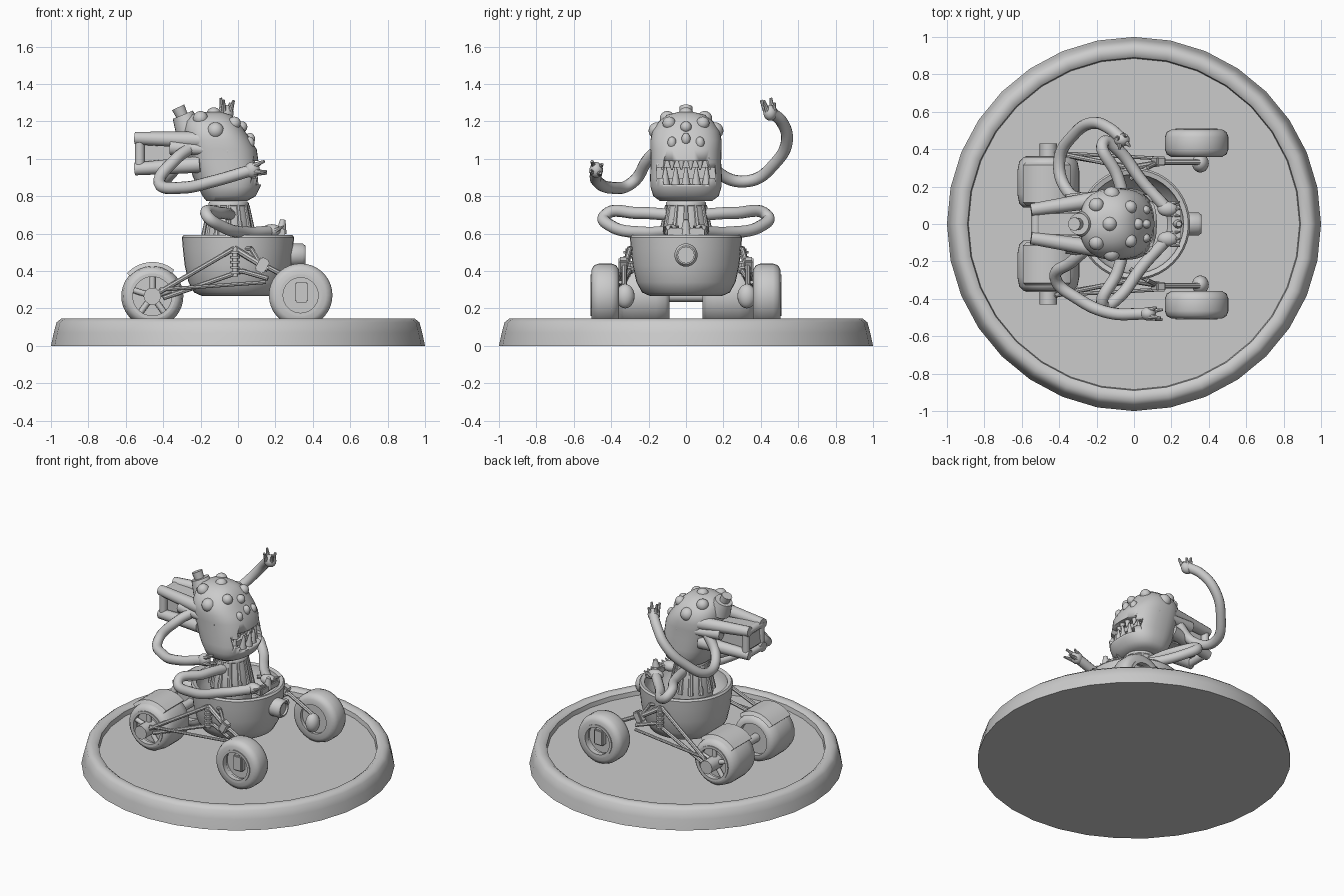
import bpy, bmesh, math
from mathutils import Vector, Matrix

old = bpy.data.objects.get("Cube")
if old:
    bpy.data.objects.remove(old)

grey = bpy.data.materials.new("plain grey")
grey.use_nodes = True
GREY = (0.6, 0.6, 0.6, 1)
grey.diffuse_color = GREY
grey.node_tree.nodes["Principled BSDF"].inputs["Base Color"].default_value = GREY


def finish(name, bm, matrix=None, angle=40):
    if matrix:
        bm.transform(matrix)
    bmesh.ops.recalc_face_normals(bm, faces=bm.faces)
    me = bpy.data.meshes.new(name)
    bm.to_mesh(me)
    bm.free()
    me.materials.append(grey)
    ob = bpy.data.objects.new(name, me)
    bpy.context.collection.objects.link(ob)
    bpy.ops.object.select_all(action='DESELECT')
    ob.select_set(True)
    bpy.context.view_layer.objects.active = ob
    bpy.ops.object.shade_smooth_by_angle(angle=math.radians(angle))
    return ob


def loft(name, rings, matrix=None, closed=False, angle=40):
    """Skin a list of rings, capping the ends unless the loop is closed."""
    bm = bmesh.new()
    vs = [[bm.verts.new(p) for p in ring] for ring in rings]
    n = len(vs[0])
    for i in range(len(vs) - (0 if closed else 1)):
        a, b = vs[i], vs[(i + 1) % len(vs)]
        for j in range(n):
            k = (j + 1) % n
            bm.faces.new((a[j], a[k], b[k], b[j]))
    if not closed:
        bm.faces.new(vs[0])
        bm.faces.new(vs[-1])
    return finish(name, bm, matrix, angle)


def oval(cx, cy, z, rx, ry, n=32, power=1.0):
    f = lambda v: math.copysign(abs(v) ** power, v)
    ts = [2 * math.pi * i / n for i in range(n)]
    return [(cx + rx * f(math.cos(t)), cy + ry * f(math.sin(t)), z) for t in ts]


def lathe(name, profile, matrix=None, n=32, closed=False, angle=40):
    return loft(name, [oval(0, 0, h, r, r, n) for r, h in profile], matrix, closed, angle)


def frame(a, b):
    """Matrix with its z axis running from a to b."""
    a, b = Vector(a), Vector(b)
    return Matrix.Translation(a) @ (b - a).to_track_quat('Z', 'Y').to_matrix().to_4x4()


def rod(name, a, b, r, r2=None, n=12):
    length = (Vector(b) - Vector(a)).length
    return lathe(name, [(r, 0), (r if r2 is None else r2, length)], frame(a, b), n)


def ball(name, at, size):
    bm = bmesh.new()
    bmesh.ops.create_uvsphere(bm, u_segments=20, v_segments=12, radius=1)
    return finish(name, bm, Matrix.Translation(at) @ Matrix.Diagonal((*size, 1)))


def box(name, at, size, rot=None, bevel=0.008):
    bm = bmesh.new()
    bmesh.ops.create_cube(bm, size=1, matrix=Matrix.Diagonal((*size, 1)))
    bmesh.ops.bevel(bm, geom=bm.edges[:], offset=bevel, segments=2, affect='EDGES')
    return finish(name, bm, Matrix.Translation(at) @ (rot or Matrix()))


def tube(name, points, r):
    """Smooth round limb through the points."""
    cu = bpy.data.curves.new(name, 'CURVE')
    cu.dimensions, cu.bevel_depth, cu.bevel_resolution = '3D', r, 4
    cu.resolution_u, cu.use_fill_caps = 8, True
    sp = cu.splines.new('BEZIER')
    sp.bezier_points.add(len(points) - 1)
    for bp, p in zip(sp.bezier_points, points):
        bp.co = p
        bp.handle_left_type = bp.handle_right_type = 'AUTO'
    cu.materials.append(grey)
    ob = bpy.data.objects.new(name, cu)
    bpy.context.collection.objects.link(ob)
    return ob


# Display base with a raised rim
lathe("display_base", [(1, 0), (0.985, 0.07), (0.97, 0.125), (0.945, 0.145), (0.91, 0.145),
                       (0.89, 0.13), (0.885, 0.1)], n=32)

# Open tub body, rim and nose lamp
lathe("tub_body", [(0.19, 0.265), (0.235, 0.285), (0.265, 0.34), (0.285, 0.43), (0.295, 0.52), (0.3, 0.58),
                   (0.29, 0.592), (0.265, 0.585), (0.255, 0.5), (0.18, 0.42)], n=40)
lathe("nose_lamp", [(0.062, 0), (0.062, 0.07), (0.05, 0.085), (0.042, 0.085), (0.042, 0.07)],
      frame((0.275, 0, 0.485), (1, 0, 0.485)), 24)


def wheel(label, x, y, z, r, half, hole, side):
    m = frame((x, y, z), (x, y + side, z))
    lathe(label + "_tyre", [(hole, -half), (r * 0.8, -half), (r * 0.94, -half * 0.82), (r, -half * 0.45),
          (r, half * 0.45), (r * 0.94, half * 0.82), (r * 0.8, half), (hole, half)], m, 36, True, 50)
    lathe(label + "_rim", [(hole + 0.012, half - 0.03), (hole + 0.012, half + 0.006), (hole - 0.006, half + 0.006),
          (hole - 0.006, half - 0.03)], m, 32, True)
    lathe(label + "_disc", [(hole, -half * 0.7), (hole, half - 0.05)], m, 32)


for s, tag in ((1, "left"), (-1, "right")):
    # Front wheel with plated hub and knuckle
    wheel(tag + "_front", 0.335, s * 0.432, 0.27, 0.17, 0.073, 0.1, s)
    box(tag + "_front_hub_plate", (0.34, s * 0.465, 0.285), (0.07, 0.06, 0.11))
    ball(tag + "_front_knuckle", (0.355, s * 0.325, 0.265), (0.045, 0.05, 0.065))

    # Wide rear wheel with spokes, hub and mudguard
    wheel(tag + "_rear", -0.458, s * 0.222, 0.265, 0.166, 0.135, 0.11, s)
    for k in range(5):
        t = math.radians(90 + 72 * k)
        rod(tag + "_rear_spoke", (-0.458, s * 0.335, 0.265),
            (-0.458 + 0.108 * math.cos(t), s * 0.335, 0.265 + 0.108 * math.sin(t)), 0.016)
    rod(tag + "_rear_hub", (-0.458, s * 0.3, 0.265), (-0.458, s * 0.43, 0.265), 0.047, n=10)
    guard = []
    for k in range(9):
        t = math.radians(50 + 11 * k)
        guard.append([(-0.458 + q * math.cos(t), s * 0.215 + w, 0.265 + q * math.sin(t))
                      for q, w in ((0.16, -0.115), (0.183, -0.1), (0.183, 0.1), (0.16, 0.115))])
    loft(tag + "_mudguard", guard)

    # Suspension links, braces and spring
    links = [((-0.44, 0.385, 0.275), (-0.02, 0.3, 0.52), 0.013), ((-0.4, 0.37, 0.255), (0.02, 0.3, 0.4), 0.013),
             ((-0.02, 0.3, 0.52), (0.16, 0.33, 0.41), 0.017), ((0.02, 0.3, 0.4), (0.16, 0.33, 0.36), 0.013),
             ((0.16, 0.33, 0.42), (0.35, 0.33, 0.32), 0.014), ((-0.42, 0.38, 0.3), (0.15, 0.35, 0.34), 0.01),
             ((-0.02, 0.24, 0.52), (0.07, 0.3, 0.52), 0.012), ((0.07, 0.3, 0.52), (0.13, 0.33, 0.42), 0.012)]
    for a, b, r in links:
        rod(tag + "_suspension_link", (a[0], s * a[1], a[2]), (b[0], s * b[1], b[2]), r, n=8)
    box(tag + "_suspension_block", (0.13, s * 0.335, 0.43), (0.055, 0.05, 0.08), Matrix.Rotation(0.5, 4, 'Y'))
    rod(tag + "_spring_core", (-0.015, s * 0.31, 0.37), (-0.015, s * 0.31, 0.52), 0.014)
    for k in range(5):
        rod(tag + "_spring_coil", (-0.015, s * 0.31, 0.385 + 0.027 * k), (-0.015, s * 0.31, 0.398 + 0.027 * k), 0.024)
    rod(tag + "_rear_axle", (-0.458, 0, 0.265), (-0.458, s * 0.2, 0.265), 0.03)

    # Folded leg with a toed foot
    tube(tag + "_leg", [(-0.04, s * 0.08, 0.7), (-0.09, s * 0.26, 0.71), (-0.165, s * 0.435, 0.695),
                        (-0.09, s * 0.4, 0.64), (0.05, s * 0.22, 0.605), (0.16, s * 0.1, 0.61)], 0.032)
    ball(tag + "_foot", (0.18, s * 0.08, 0.615), (0.055, 0.04, 0.035))
    for d in (-0.03, 0, 0.03):
        rod(tag + "_toe", (0.2, s * 0.08 + d, 0.615), (0.245, s * 0.08 + d * 1.3, 0.64), 0.014, 0.004, 8)

# Pedal stand ahead of the feet
box("pedal_panel", (0.225, 0, 0.605), (0.05, 0.2, 0.05))
rod("pedal_knob", (0.23, 0, 0.6), (0.24, 0, 0.675), 0.03, 0.014)

# Ribbed torso and neck collar
loft("torso", [oval(-0.05, 0, z, r, r, 24) for z, r in ((0.42, 0.13), (0.58, 0.135), (0.67, 0.12), (0.77, 0.1))])
for k in range(12):
    c, q = math.cos(k * math.pi / 6), math.sin(k * math.pi / 6)
    rod("torso_rib", (-0.05 + 0.135 * c, 0.135 * q, 0.56), (-0.05 + 0.1 * c, 0.1 * q, 0.75), 0.018, 0.012, 8)
lathe("neck_collar", [(0.1, 0), (0.108, 0.008), (0.108, 0.02), (0.1, 0.03)], Matrix.Translation((-0.05, 0, 0.742)))

# Head, with the mouth cut out
head_rings = [(0.775, -0.17, 0.05, 0.14), (0.8, -0.19, 0.095, 0.175), (0.85, -0.215, 0.12, 0.19),
              (0.9, -0.24, 0.13, 0.192), (0.98, -0.265, 0.11, 0.188), (1.05, -0.285, 0.1, 0.19),
              (1.1, -0.29, 0.07, 0.19), (1.15, -0.29, 0.035, 0.18), (1.2, -0.28, 0, 0.145),
              (1.235, -0.25, -0.04, 0.1), (1.25, -0.2, -0.09, 0.04)]
head = loft("head", [oval((a + b) / 2, 0, z, (b - a) / 2, w, 40, 0.8) for z, a, b, w in head_rings])
cutter = box("mouth_cutter", (0.1, 0, 0.925), (0.2, 0.31, 0.125), None, 0.035)
cutter.hide_render = True
cutter.hide_viewport = True
cut = head.modifiers.new("mouth", 'BOOLEAN')
cut.operation, cut.object, cut.solver = 'DIFFERENCE', cutter, 'EXACT'

# Teeth
for k in range(5):
    y = -0.11 + 0.055 * k
    x = 0.095 - 3.2 * y * y
    rod("lower_tooth", (x - 0.01, y, 0.85), (x, y, 0.955), 0.027, 0.006, 10)
for k in range(6):
    y = -0.125 + 0.05 * k
    x = 0.085 - 3.2 * y * y
    rod("upper_tooth", (x - 0.01, y, 0.995), (x, y, 0.94), 0.02, 0.004, 10)

# Eyes, head bumps, side fins
for y, z, x in ((0, 1.105, 0.065), (0.075, 1.085, 0.062), (-0.075, 1.085, 0.062)):
    ball("eye", (x, y, z), (0.026, 0.024, 0.033))
for x, y, z, r in ((-0.13, 0, 1.235, 0.04), (-0.02, 0.09, 1.19, 0.035), (-0.02, -0.09, 1.19, 0.035),
                   (-0.12, 0.155, 1.15, 0.045), (-0.12, -0.155, 1.15, 0.045), (-0.2, 0.1, 1.215, 0.04),
                   (-0.2, -0.1, 1.215, 0.04), (0.02, 0, 1.17, 0.03)):
    ball("head_bump", (x, y, z), (r, r, r))
for s in (1, -1):
    rod("side_ridge", (-0.36, s * 0.12, 1.06), (-0.05, s * 0.17, 1.04), 0.04, 0.02)

# Fluted box at the back of the head
tilt = Matrix.Rotation(0.1, 4, 'Y')
box("back_box_core", (-0.37, 0, 1.03), (0.33, 0.13, 0.15), tilt)
for s in (1, -1):
    for z0, z1, z2 in ((1.12, 1.11, 1.1), (0.94, 0.945, 0.97)):
        rod("back_box_rail", (-0.55, s * 0.075, z1), (-0.2, s * 0.13, z2), 0.034, 0.045)
    rod("back_box_post", (-0.525, s * 0.08, 0.93), (-0.525, s * 0.08, 1.115), 0.026)
for z in (0.94, 1.1):
    rod("back_box_bar", (-0.525, -0.08, z), (-0.525, 0.08, z), 0.026)

# Crown pipe
rod("crown_base", (-0.26, 0, 1.15), (-0.295, 0, 1.235), 0.075, 0.058, 20)
rod("crown_pipe", (-0.29, 0, 1.21), (-0.32, 0, 1.275), 0.03, 0.036)


def hand(tag, at, along):
    """Palm with clawed fingers reaching along a direction."""
    m = frame(at, Vector(at) + Vector(along))
    ball(tag + "_palm", at, (0.042, 0.036, 0.042))
    for k in range(4):
        t = k * math.pi / 2 + 0.6
        c, q = math.cos(t), math.sin(t)
        tip = 0.075 if k else 0.05
        rod(tag + "_finger", m @ Vector((0.025 * c, 0.025 * q, 0.01)), m @ Vector((0.04 * c, 0.04 * q, tip)),
            0.015, 0.007, 8)


# Arms growing from the sides of the head
tube("right_arm", [(-0.25, -0.13, 1.06), (-0.33, -0.2, 1.0), (-0.42, -0.29, 0.87), (-0.3, -0.4, 0.845),
                   (-0.13, -0.475, 0.88), (0.06, -0.48, 0.935)], 0.032)
hand("right", (0.075, -0.48, 0.94), (1, 0, 0.2))
tube("left_arm", [(-0.25, 0.13, 1.05), (-0.35, 0.17, 0.93), (-0.4, 0.33, 0.88), (-0.32, 0.48, 0.98),
                  (-0.22, 0.54, 1.1), (-0.13, 0.51, 1.2), (-0.07, 0.46, 1.245)], 0.032)
hand("left", (-0.065, 0.45, 1.245), (0.1, -0.2, 1))
